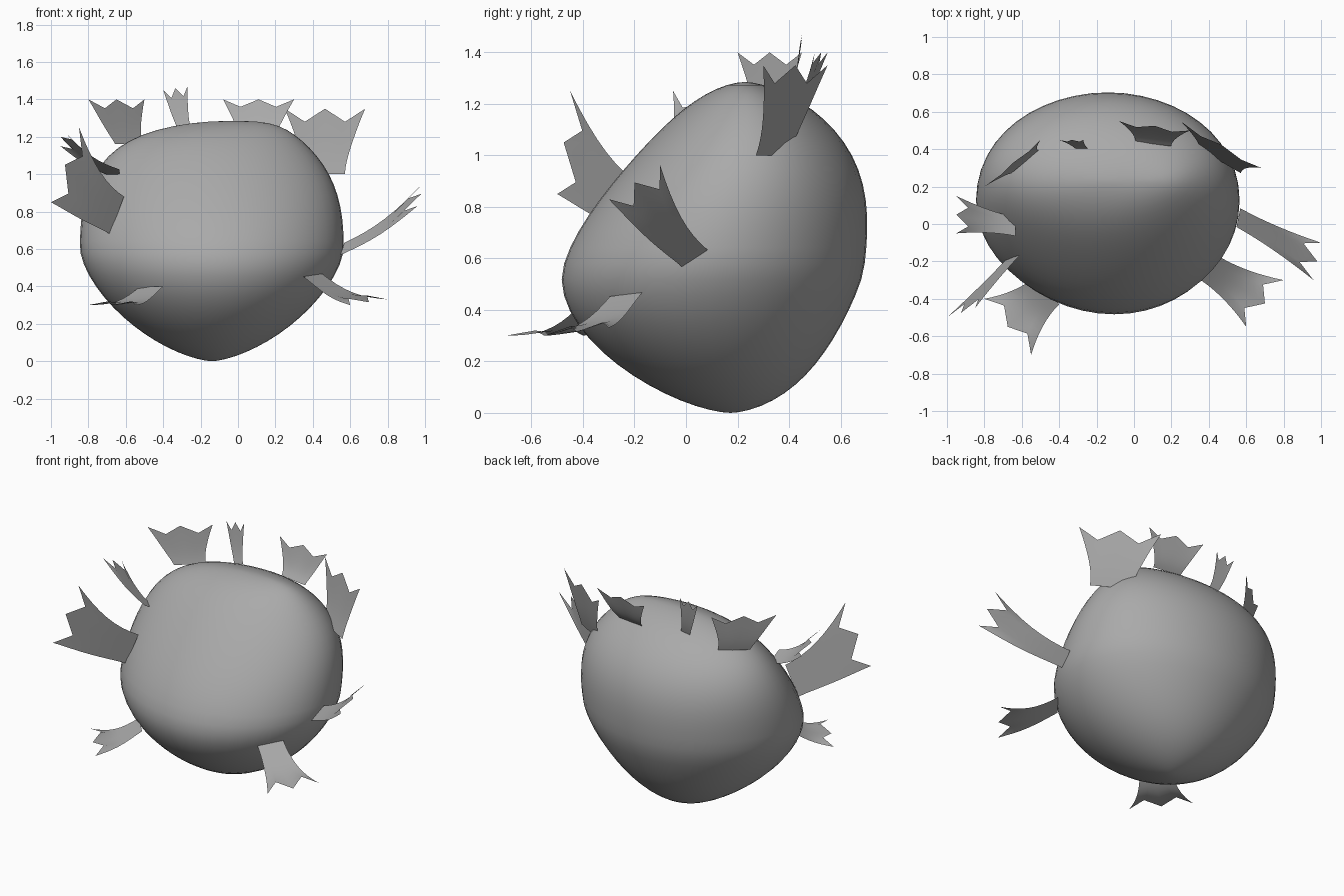
import bpy, bmesh
from math import cos, sin, pi, radians
from mathutils import Vector

cube = bpy.data.objects.get("Cube")
if cube:
    bpy.data.objects.remove(cube)

TONE = (0.4, 0.4, 0.4, 1)
grey = bpy.data.materials.new("plain_grey")
grey.use_nodes = True
grey.diffuse_color = TONE
grey.node_tree.nodes["Principled BSDF"].inputs["Base Color"].default_value = TONE

HEIGHT = 1.285
SIDES = 48
ROWS = 32


def skin_grid(bm, grid):
    """Join neighbouring rows of points with quads."""
    rows = [[bm.verts.new(point) for point in row] for row in grid]
    for low, high in zip(rows, rows[1:]):
        for k in range(len(low) - 1):
            bm.faces.new((low[k], low[k + 1], high[k + 1], high[k]))


def finish(name, bm):
    bmesh.ops.remove_doubles(bm, verts=bm.verts, dist=0.0001)
    mesh = bpy.data.meshes.new(name)
    bm.to_mesh(mesh)
    bm.free()
    mesh.materials.append(grey)
    mesh.shade_smooth()
    bpy.context.collection.objects.link(bpy.data.objects.new(name, mesh))


def bulge(z, widest, below, above):
    """Rounded profile: one at the widest height, zero at both ends."""
    if z < widest:
        u, power = (widest - z) / widest, below
    else:
        u, power = (z - widest) / (HEIGHT - widest), above
    return max(0, 1 - u ** power) ** (1 / power)


def body_point(angle, z):
    """Point on the body, which leans back as it rises."""
    c, s = cos(angle), sin(angle)
    width = 0.705 * bulge(z, 0.6, 1.55, 2.5)
    depth = 0.585 * bulge(z, 0.55, 1.65, 1.7)
    centre_x = 0.12 * (z / HEIGHT) ** 20 - 0.14
    centre_y = 0.165 + 0.075 * cos(pi * (z - 1.15) / 0.75)
    # The right cheek is drawn in towards the front
    cheek = 0.05 * (1 - c) * min(s, 0) ** 2 * width
    return Vector((centre_x + width * c + cheek, centre_y + depth * s, z))


# Body
bm = bmesh.new()
heights = [HEIGHT * (1 - cos(pi * r / ROWS)) / 2 for r in range(ROWS + 1)]
skin_grid(bm, [[body_point(2 * pi * k / SIDES, z) for k in range(SIDES + 1)]
               for z in heights])
finish("body", bm)


def leaf(name, degrees, z, first_tip, last_tip):
    """Thin flaring sheet that grows from the body and ends in three points."""
    root = body_point(radians(degrees), z)
    first, last = Vector(first_tip), Vector(last_tip)
    middle = (first + last) / 2
    notch = (root - middle) * 0.2
    edge = [first.lerp(last, k / 4) + notch * (k % 2) for k in range(5)]
    grid = []
    for r in range(9):
        s = r / 8
        centre = root.lerp(middle, s)
        centre.z -= 0.03 * sin(pi * s)
        row = []
        for k, point in enumerate(edge):
            narrow = (last - first) * (k / 4 - 0.5) / 2
            row.append(centre + narrow.lerp(point - middle, s ** 1.8))
        grid.append(row)
    bm = bmesh.new()
    skin_grid(bm, grid)
    finish(name, bm)


# Leaves along the top
leaf("top_right_leaf", 160, 1.16, (-0.8, 0.2, 1.4), (-0.5, 0.45, 1.4))
leaf("top_thin_leaf", 118, 1.22, (-0.4, 0.45, 1.45), (-0.27, 0.45, 1.47))
leaf("top_left_leaf", 60, 1.2, (-0.08, 0.55, 1.4), (0.3, 0.5, 1.4))

# Leaves on the left side
leaf("upper_left_leaf", 15, 1, (0.68, 0.3, 1.35), (0.25, 0.55, 1.35))
leaf("side_left_leaf", -8, 0.6, (1, -0.1, 0.96), (0.96, -0.3, 0.83))
leaf("lower_left_leaf", -35, 0.46, (0.8, -0.3, 0.33), (0.6, -0.55, 0.3))

# Leaves on the right side
leaf("lower_right_leaf", -125, 0.4, (-0.55, -0.7, 0.3), (-0.8, -0.4, 0.3))
leaf("side_right_leaf", -140, 0.78, (-0.85, -0.45, 1.25), (-1, -0.5, 0.85))
leaf("upper_right_leaf", -145, 1, (-0.95, -0.05, 1.25), (-0.95, 0.15, 1.15))
